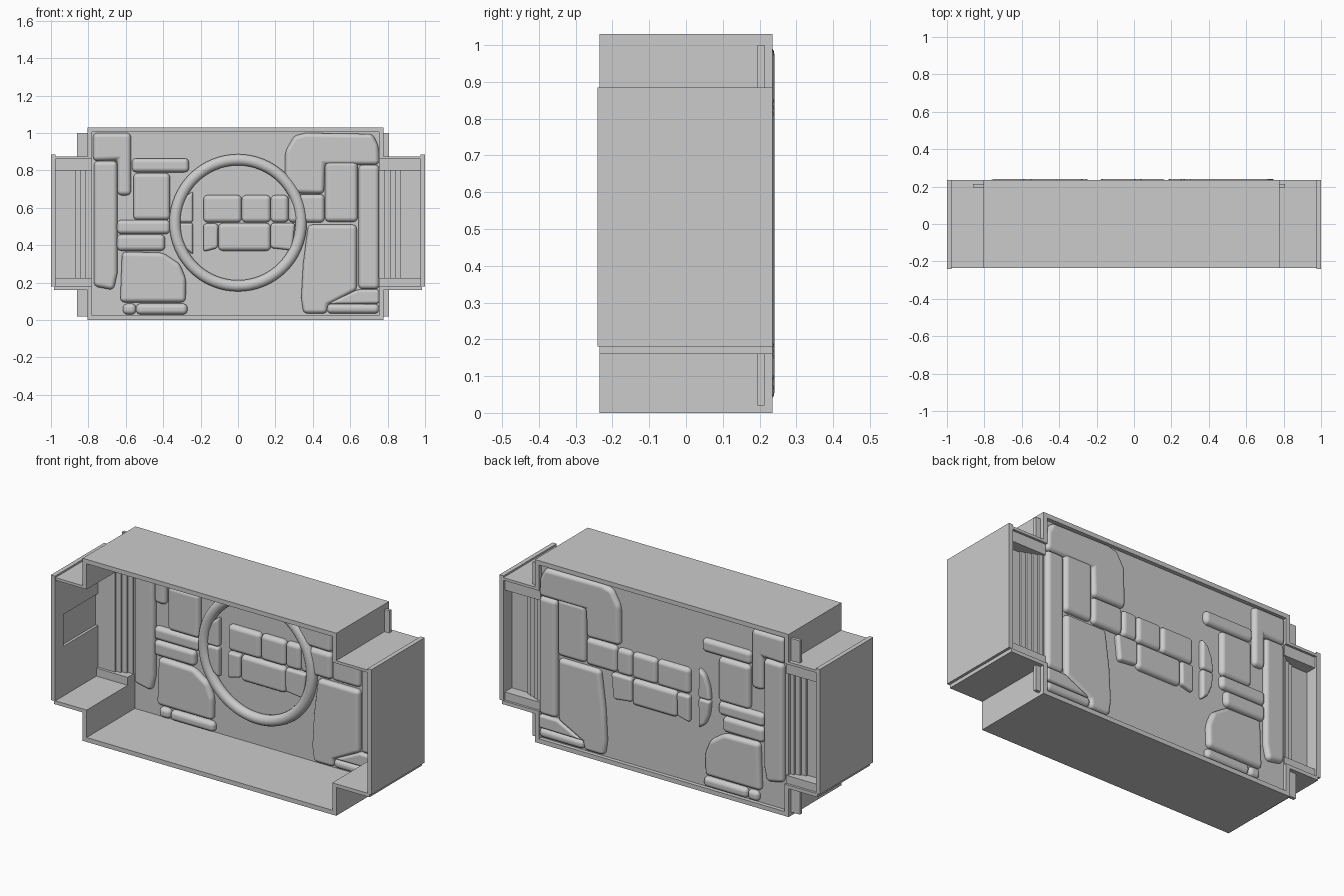
import bpy, bmesh, math

if "Cube" in bpy.data.objects:
    bpy.data.objects.remove(bpy.data.objects["Cube"])


def finish(name, bm, smooth=False):
    bmesh.ops.recalc_face_normals(bm, faces=bm.faces)
    me = bpy.data.meshes.new(name)
    bm.to_mesh(me)
    bm.free()
    for p in me.polygons:
        p.use_smooth = smooth
    ob = bpy.data.objects.new(name, me)
    bpy.context.collection.objects.link(ob)
    return ob


def prism(name, pts, y0, y1, smooth=False):
    """Extrude an x-z outline along y."""
    bm = bmesh.new()
    f = bm.faces.new([bm.verts.new((x, y0, z)) for x, z in pts])
    ext = bmesh.ops.extrude_face_region(bm, geom=[f])
    for v in ext["geom"]:
        if isinstance(v, bmesh.types.BMVert):
            v.co.y = y1
    return finish(name, bm, smooth)


def box(name, x0, x1, y0, y1, z0, z1):
    return prism(name, [(x0, z0), (x1, z0), (x1, z1), (x0, z1)], y0, y1)


def cushion(name, pts, width=0.024):
    """Puffy pad passing through the back panel."""
    ob = prism(name, pts, 0.165, 0.24, True)
    m = ob.modifiers.new("round", "BEVEL")
    m.width = width
    m.segments = 4
    m.limit_method = "ANGLE"
    m.angle_limit = math.radians(20)
    m.harden_normals = True
    return ob


F, B, T = -0.235, 0.235, 0.025   # front, back, wall thickness
L, R = -0.805, 0.778             # main box sides

# Main box: roof, floor and short corner walls
box("roof", L, R, F, B, 1.03 - T, 1.03)
box("floor", L, R, F, B, 0, T)
for side, x0, x1 in (("left", L, L + T), ("right", R - T, R)):
    box(side + "_upper_wall", x0, x1, F, B, 0.86, 1.03 - T)
    box(side + "_lower_wall", x0, x1, F, B, T, 0.18)

# Back panel and its corner tabs
box("back_panel", L + 0.015, R - 0.015, 0.195, 0.213, 0.015, 1.015)
for z0, z1 in ((0.02, 0.16), (0.875, 1.0)):
    box("left_tab", -0.86, L, 0.195, 0.213, z0, z1)
    box("right_tab", R, 0.808, 0.195, 0.213, z0, z1)

# Side bays: end wall with inner pocket, roof, floor, stepped back and bars
for s, inner, side in ((-1, -L - T, "left"), (1, R - T, "right")):
    def sbox(name, a, b, *rest):
        return box(side + "_" + name, min(s * a, s * b), max(s * a, s * b), *rest)
    wall = sbox("end_wall", 0.975, 1.0, -0.24, B, 0.18, 0.885)
    cutter = sbox("pocket_cutter", 0.95, 0.99, -0.165, 0.145, 0.46, 0.64)
    cutter.hide_render = True
    cutter.hide_viewport = True
    m = wall.modifiers.new("pocket", "BOOLEAN")
    m.object = cutter
    m.operation = "DIFFERENCE"
    sbox("bay_roof", inner, 0.985, F, B, 0.86, 0.875)
    sbox("bay_floor", inner, 0.985, F, B, 0.16, 0.18)
    sbox("bay_back", 0.87, 0.978, 0.145, 0.16, 0.18, 0.86)
    for i in range(4):
        x = 0.87 - i * 0.029
        y = 0.157 + i * 0.012
        sbox("bay_step", x - 0.029, x, y, y + 0.015, 0.18, 0.86)
    for z0, z1 in ((0.18, 0.225), (0.80, 0.86)):
        sbox("bay_bar", inner, 0.978, 0.13, 0.222, z0, z1)

# Large ring on the front of the panel
bm = bmesh.new()
rings = []
N, M = 64, 16
for i in range(N):
    a = 2 * math.pi * i / N
    ring = []
    for j in range(M):
        b = 2 * math.pi * j / M
        r = 0.337 + 0.03 * math.cos(b)
        ring.append(bm.verts.new((r * math.cos(a), 0.178 + 0.028 * math.sin(b),
                                  0.52 + r * math.sin(a))))
    rings.append(ring)
for i in range(N):
    p, q = rings[i], rings[(i + 1) % N]
    for j in range(M):
        k = (j + 1) % M
        bm.faces.new((p[j], q[j], q[k], p[k]))
finish("ring", bm, True)

# Rectangular pads: x0, x1, z0, z1
pads = [
    (-.567, -.262, .79, .865), (-.56, -.363, .535, .785),
    (-.647, -.363, .46, .535), (-.647, -.39, .37, .457),
    (-.615, -.545, .03, .088), (-.545, -.27, .03, .088),
    (-.185, .02, .522, .668), (.02, .175, .522, .668),
    (.175, .27, .522, .668), (.27, .463, .522, .672),
    (-.105, .175, .37, .518), (.465, .64, .525, .848),
    (.645, .755, .165, .83), (.475, .755, .035, .087),
]
for x0, x1, z0, z1 in pads:
    cushion("pad", [(x0, z0), (x1, z0), (x1, z1), (x0, z1)])

# Irregular pads on the left
left_pads = {
    "upper_left_pad": [(-.775, 1.0), (-.572, 1.0), (-.572, .667), (-.645, .667),
                       (-.645, .855), (-.775, .85)],
    "left_strip_pad": [(-.77, .85), (-.645, .85), (-.645, .25), (-.665, .16), (-.77, .18)],
    "lower_left_pad": [(-.62, .365), (-.40, .36), (-.31, .30), (-.278, .22),
                       (-.28, .095), (-.63, .095)],
    "upper_arc_pad": [(-.24, .69), (-.24, .522), (-.315, .522), (-.305, .60), (-.28, .66)],
    "lower_arc_pad": [(-.24, .35), (-.28, .38), (-.305, .44), (-.315, .52), (-.24, .52)],
}
# Irregular pads in the middle and on the right
right_pads = {
    "left_wedge_pad": [(-.185, .515), (-.105, .515), (-.108, .385), (-.185, .365)],
    "right_wedge_pad": [(.175, .518), (.305, .518), (.29, .372), (.175, .385)],
    "upper_right_pad": [(.25, .68), (.252, .90), (.30, .985), (.36, 1.0), (.72, .995),
                        (.752, .93), (.755, .83), (.465, .83), (.46, .675)],
    "lower_right_pad": [(.375, .51), (.635, .51), (.635, .16), (.48, .08), (.475, .035),
                        (.35, .035), (.338, .12), (.348, .3)],
    "corner_wedge_pad": [(.475, .085), (.64, .163), (.755, .163), (.755, .088)],
}
for group in (left_pads, right_pads):
    for name, pts in group.items():
        cushion(name, pts, 0.015 if "arc" in name or "wedge" in name else 0.024)
